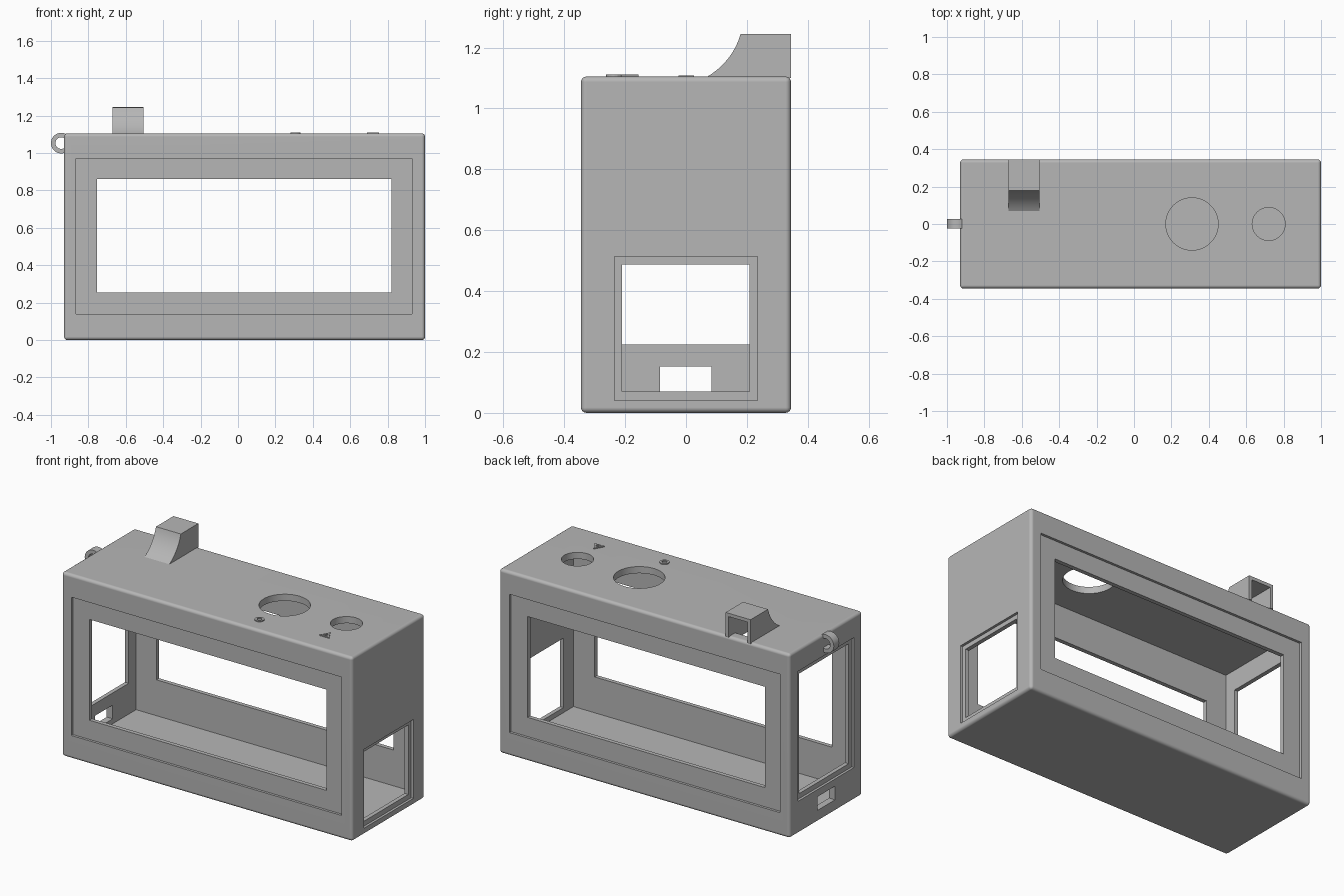
import bpy, bmesh
from math import cos, sin, radians
from mathutils import Vector

if "Cube" in bpy.data.objects:
    bpy.data.objects.remove(bpy.data.objects["Cube"], do_unlink=True)

grey = bpy.data.materials.new("matte grey")
grey.use_nodes = True
colour = (0.47, 0.47, 0.47, 1)
grey.diffuse_color = colour
grey.node_tree.nodes["Principled BSDF"].inputs["Base Color"].default_value = colour


def prism(name, pts, axis, lo, hi):
    """Extrude a 2D outline along an axis."""
    place = {"x": lambda a, b, t: (t, a, b),
             "y": lambda a, b, t: (a, t, b),
             "z": lambda a, b, t: (a, b, t)}[axis]
    bm = bmesh.new()
    face = bm.faces.new([bm.verts.new(place(a, b, lo)) for a, b in pts])
    new = bmesh.ops.extrude_face_region(bm, geom=[face])["geom"]
    shift = Vector(place(0, 0, hi - lo))
    bmesh.ops.translate(bm, vec=shift, verts=[v for v in new if isinstance(v, bmesh.types.BMVert)])
    bmesh.ops.recalc_face_normals(bm, faces=bm.faces)
    me = bpy.data.meshes.new(name)
    bm.to_mesh(me)
    bm.free()
    ob = bpy.data.objects.new(name, me)
    bpy.context.collection.objects.link(ob)
    me.materials.append(grey)
    return ob


def rect(a0, a1, b0, b1):
    return [(a0, b0), (a1, b0), (a1, b1), (a0, b1)]


def arc(ca, cb, r, start, end, n):
    step = (end - start) / n
    angles = [radians(start + step * i) for i in range(n + 1)]
    return [(ca + r * cos(t), cb + r * sin(t)) for t in angles]


def circle(ca, cb, r, n, start=0):
    return arc(ca, cb, r, start, start + 360, n)[:-1]


def apply(ob, mod):
    bpy.context.view_layer.objects.active = ob
    bpy.ops.object.modifier_apply(modifier=mod.name)


def cut(ob, pts, axis, lo, hi):
    cutter = prism("cutter", pts, axis, lo, hi)
    cutter.hide_render = True
    mod = ob.modifiers.new("cut", "BOOLEAN")
    mod.operation, mod.solver, mod.object = "DIFFERENCE", "EXACT", cutter
    apply(ob, mod)
    bpy.data.objects.remove(cutter, do_unlink=True)


def smooth(ob):
    bpy.ops.object.select_all(action="DESELECT")
    ob.select_set(True)
    bpy.context.view_layer.objects.active = ob
    bpy.ops.object.shade_smooth_by_angle(angle=radians(30))
    mod = ob.modifiers.new("even shading", "WEIGHTED_NORMAL")
    mod.keep_sharp = True


LEFT, RIGHT, DEEP, TOP = -0.93, 1.0, 0.345, 1.105
WALL, LIP = 0.04, 0.015

# Rounded hollow case
body = prism("case", rect(LEFT, RIGHT, -DEEP, DEEP), "z", 0, TOP)
bevel = body.modifiers.new("round", "BEVEL")
bevel.width, bevel.segments = 0.018, 4
apply(body, bevel)
cut(body, rect(LEFT + WALL, RIGHT - WALL, WALL - DEEP, DEEP - WALL), "z", WALL, TOP - WALL)

# Front and back windows with shallow panel recesses
panel = rect(-0.865, 0.93, 0.14, 0.97)
cut(body, panel, "y", -0.5, LIP - DEEP)
cut(body, panel, "y", DEEP - LIP, 0.5)
cut(body, rect(-0.755, 0.82, 0.255, 0.86), "y", -0.5, 0.5)

# Small window on one end
cut(body, rect(-0.235, 0.235, 0.04, 0.513), "x", RIGHT - LIP, 1.2)
cut(body, rect(-0.21, 0.208, 0.07, 0.487), "x", 0.9, 1.2)

# Tall window and cable slot on the other end
cut(body, rect(-0.265, 0.265, 0.195, 0.975), "x", -1.2, LEFT + LIP)
cut(body, rect(-0.235, 0.235, 0.225, 0.945), "x", -1.2, -0.85)
cut(body, rect(-0.085, 0.083, 0.07, 0.152), "x", -1.2, -0.85)

# Round holes and cable opening in the lid
cut(body, circle(0.31, 0, 0.14, 48), "z", 1, 1.2)
cut(body, circle(0.72, 0, 0.088, 40), "z", 1, 1.2)
cut(body, rect(-0.65, -0.525, 0.1, 0.285), "z", 1, 1.2)
smooth(body)

# Hollow cable hood with a concave front
hood = prism("cable_hood", arc(-0.0485, 1.31, 0.237, -60, -16, 14)
             + [(DEEP, 1.245), (DEEP, 1.1), (0.07, 1.1)], "x", -0.67, -0.505)
cut(hood, arc(-0.0485, 1.31, 0.257, -55, -19.3, 12)
    + [(0.4, 1.225), (0.4, 1.09), (0.099, 1.09)], "x", -0.65, -0.525)
smooth(hood)

# Hanging eyelet on the end wall
eyelet = prism("eyelet", arc(-0.945, 1.053, 0.055, 55, 305, 32)
               + arc(-0.945, 1.053, 0.031, 305, 55, 32), "y", -0.025, 0.027)
smooth(eyelet)

# Raised marks beside the round holes
ring_mark = prism("ring_mark", circle(0.307, -0.235, 0.027, 16), "z", TOP - 0.002, TOP + 0.006)
cut(ring_mark, circle(0.307, -0.235, 0.014, 16), "z", 1, 1.2)
triangle_mark = prism("triangle_mark", circle(0.722, -0.194, 0.038, 3, 90), "z", TOP - 0.002, TOP + 0.006)
cut(triangle_mark, circle(0.722, -0.194, 0.017, 3, 90), "z", 1, 1.2)
